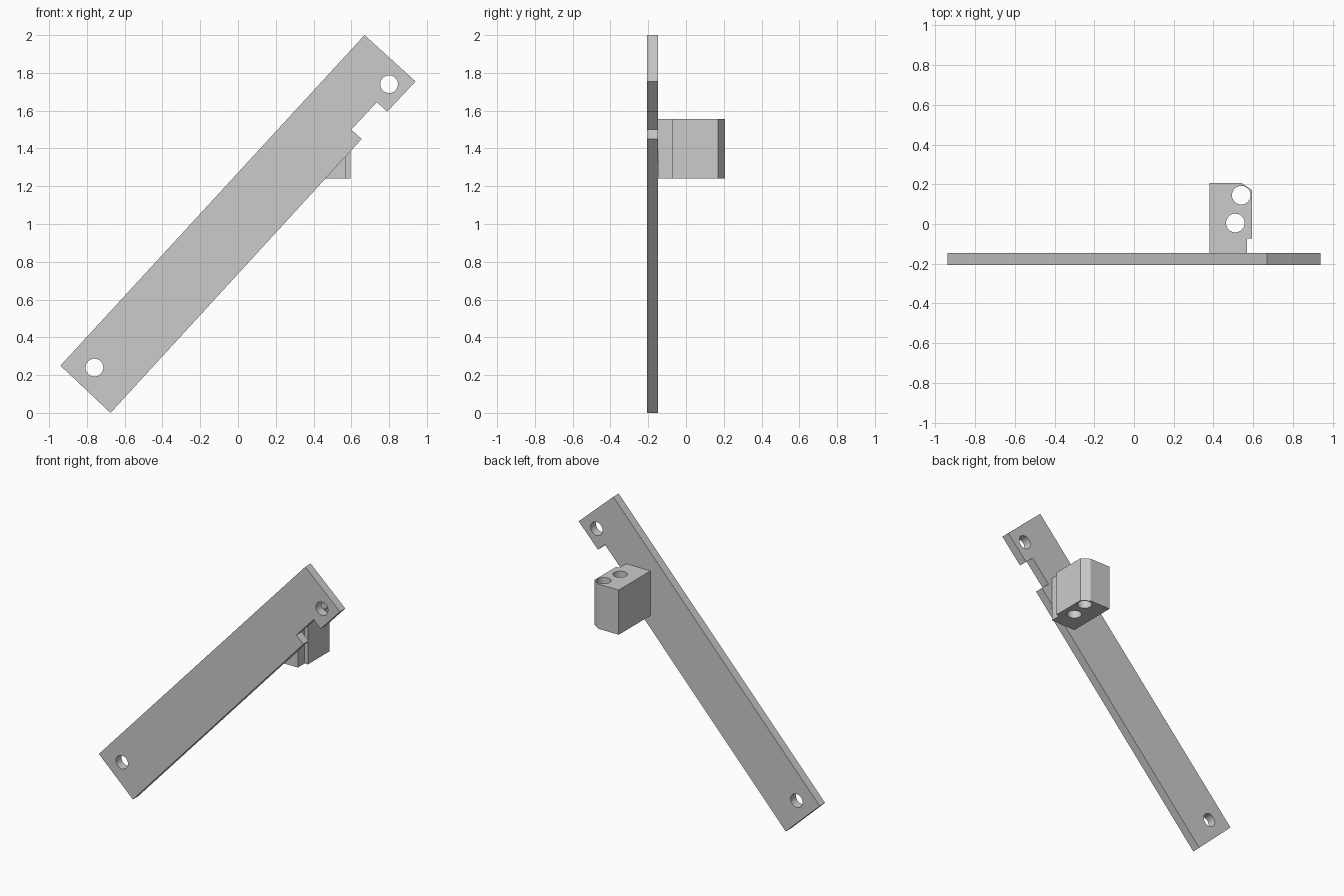
import bpy
import bmesh
from math import cos, sin, tau
from mathutils import Vector

cube = bpy.data.objects.get("Cube")
if cube:
    bpy.data.objects.remove(cube)

grey = bpy.data.materials.new("plain_grey")
grey.use_nodes = True
colour = (0.6, 0.6, 0.6, 1)
grey.diffuse_color = colour
grey.node_tree.nodes["Principled BSDF"].inputs["Base Color"].default_value = colour

HOLE_RADIUS = 0.047
HOLE_SIDES = 32


def drilled_prism(name, outline, holes, place, depth):
    """Fill an outline with round holes cut out, then extrude it by depth."""
    bm = bmesh.new()
    circles = [[(cx + HOLE_RADIUS * cos(tau * i / HOLE_SIDES),
                 cy + HOLE_RADIUS * sin(tau * i / HOLE_SIDES))
                for i in range(HOLE_SIDES)] for cx, cy in holes]
    edges = []
    for loop in [outline] + circles:
        verts = [bm.verts.new(place(*p)) for p in loop]
        edges += [bm.edges.new((v, verts[i - 1])) for i, v in enumerate(verts)]
    bmesh.ops.triangle_fill(bm, edges=edges, use_beauty=True)
    result = bmesh.ops.extrude_face_region(bm, geom=bm.faces[:], use_keep_orig=True)
    moved = [g for g in result["geom"] if isinstance(g, bmesh.types.BMVert)]
    bmesh.ops.translate(bm, verts=moved, vec=Vector(depth))
    bmesh.ops.recalc_face_normals(bm, faces=bm.faces[:])
    bmesh.ops.dissolve_limit(bm, angle_limit=0.01, verts=bm.verts[:], edges=bm.edges[:])
    mesh = bpy.data.meshes.new(name)
    bm.to_mesh(mesh)
    bm.free()
    mesh.materials.append(grey)
    obj = bpy.data.objects.new(name, mesh)
    bpy.context.collection.objects.link(obj)
    bpy.ops.object.select_all(action="DESELECT")
    obj.select_set(True)
    bpy.context.view_layer.objects.active = obj
    bpy.ops.object.shade_smooth_by_angle(angle=0.5)
    return obj


# Slanted flat bar with a notch in its lower edge
drilled_prism(
    "slanted_bar",
    [(-0.94, 0.25), (-0.675, 0), (0.655, 1.45), (0.6, 1.5),
     (0.735, 1.645), (0.79, 1.595), (0.94, 1.755), (0.67, 2)],
    [(-0.76, 0.24), (0.8, 1.74)],
    lambda x, z: (x, -0.207, z), (0, 0.06, 0))

# Upright block on the back of the bar, drilled from top to bottom
drilled_prism(
    "mounting_block",
    [(0.38, -0.147), (0.57, -0.147), (0.57, -0.072), (0.595, -0.072),
     (0.595, 0.17), (0.54, 0.207), (0.38, 0.207)],
    [(0.51, 0.005), (0.54, 0.145)],
    lambda x, y: (x, y, 1.24), (0, 0, 0.315))
